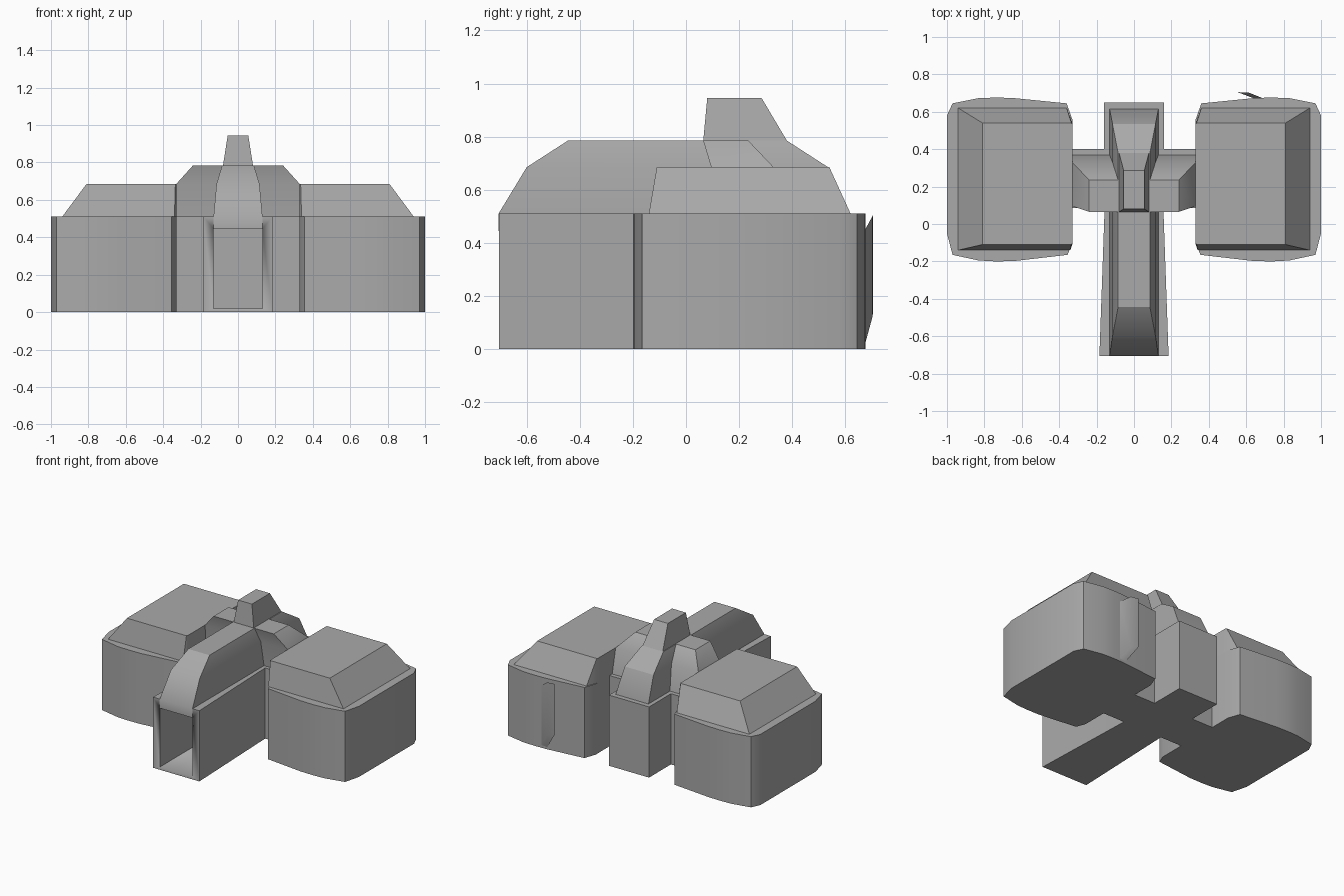
import bpy, bmesh, math

cube = bpy.data.objects.get("Cube")
if cube:
    bpy.data.objects.remove(cube, do_unlink=True)

grey = bpy.data.materials.new("stone_grey")
grey.use_nodes = True
colour = (0.4, 0.4, 0.4, 1)
grey.diffuse_color = colour
grey.node_tree.nodes["Principled BSDF"].inputs["Base Color"].default_value = colour


def loft(name, rings, smooth=32):
    """Skin a stack of matching rings and cap both ends."""
    bm = bmesh.new()
    loops = [[bm.verts.new(p) for p in ring] for ring in rings]
    n = len(loops[0])
    for low, high in zip(loops, loops[1:]):
        for i in range(n):
            j = (i + 1) % n
            bm.faces.new((low[i], low[j], high[j], high[i]))
    bm.faces.new(loops[0][::-1])
    bm.faces.new(loops[-1])
    bmesh.ops.recalc_face_normals(bm, faces=bm.faces)
    mesh = bpy.data.meshes.new(name)
    bm.to_mesh(mesh)
    bm.free()
    obj = bpy.data.objects.new(name, mesh)
    bpy.context.collection.objects.link(obj)
    mesh.materials.append(grey)
    activate(obj)
    bpy.ops.object.shade_smooth_by_angle(angle=math.radians(smooth))
    return obj


def activate(obj):
    bpy.ops.object.select_all(action="DESELECT")
    obj.select_set(True)
    bpy.context.view_layer.objects.active = obj


def ring(outline, z):
    return [(x, y, z) for x, y in outline]


def prism(name, outline, z0, z1):
    return loft(name, [ring(outline, z0), ring(outline, z1)])


def rect(hx, y0, y1):
    return [(-hx, y0), (hx, y0), (hx, y1), (-hx, y1)]


EAVES = 0.51

# Long central hall with an open doorway at the front
half = [(0.185, -0.705), (0.157, 0.085), (0.16, 0.4), (0.16, 0.65)]
hall = prism("hall_walls", half + [(-x, y) for x, y in reversed(half)], 0, EAVES)
cutter = prism("doorway_cutter", rect(0.13, -0.9, -0.15), 0.02, 0.445)
cutter.hide_render = True
cut = hall.modifiers.new("doorway", "BOOLEAN")
cut.object = cutter
cut.solver = "EXACT"
activate(hall)
bpy.ops.object.modifier_apply(modifier="doorway")
bpy.data.objects.remove(cutter, do_unlink=True)

# Hall roof rising into the tower
loft("hall_roof_and_tower", [ring(rect(hx, y0, y1), z) for hx, y0, y1, z in [
    (0.131, -0.706, 0.615, 0.445),
    (0.131, -0.706, 0.615, EAVES),
    (0.115, -0.6, 0.535, 0.685),
    (0.085, -0.445, 0.38, 0.785),
    (0.08, 0.065, 0.38, 0.785),
    (0.055, 0.08, 0.285, 0.945)]])

# Cross passage joining the wings
prism("passage_walls", rect(0.345, 0.085, 0.4), 0, EAVES)
loft("passage_roof", [ring(rect(hx, y0, y1), z) for hx, y0, y1, z in [
    (0.38, 0.11, 0.37, EAVES),
    (0.33, 0.095, 0.33, 0.685),
    (0.24, 0.065, 0.235, 0.785)]])

# Two bowed side wings with hipped roofs
wing = [(0.355, -0.165), (0.64, -0.198), (0.74, -0.2), (0.83, -0.195),
        (0.97, -0.165), (1.0, -0.05), (1.0, 0.58), (0.97, 0.645),
        (0.83, 0.673), (0.74, 0.676), (0.65, 0.674), (0.36, 0.645),
        (0.33, 0.56), (0.33, -0.1)]
base = [(0.34, -0.14), (0.94, -0.14), (0.94, 0.62), (0.36, 0.62), (0.33, 0.54), (0.33, -0.11)]
top = [(0.335, -0.11), (0.81, -0.11), (0.81, 0.54), (0.335, 0.54), (0.33, 0.535), (0.33, -0.105)]
for side, s in (("left", 1), ("right", -1)):
    prism(side + "_wing_walls", [(s * x, y) for x, y in wing], 0, EAVES)
    loft(side + "_wing_roof", [ring([(s * x, y) for x, y in base], EAVES),
                               ring([(s * x, y) for x, y in top], 0.685)])

# Slanted fin on the back of the left wing
fin = [(0.555, 0.705, 0.14, 0.505), (0.615, 0.702, 0.12, 0.5),
       (0.69, 0.672, 0.01, 0.445), (0.64, 0.672, 0.01, 0.445)]
loft("back_fin", [[(x, y, lo) for x, y, lo, hi in fin],
                  [(x, y, hi) for x, y, lo, hi in fin]])
